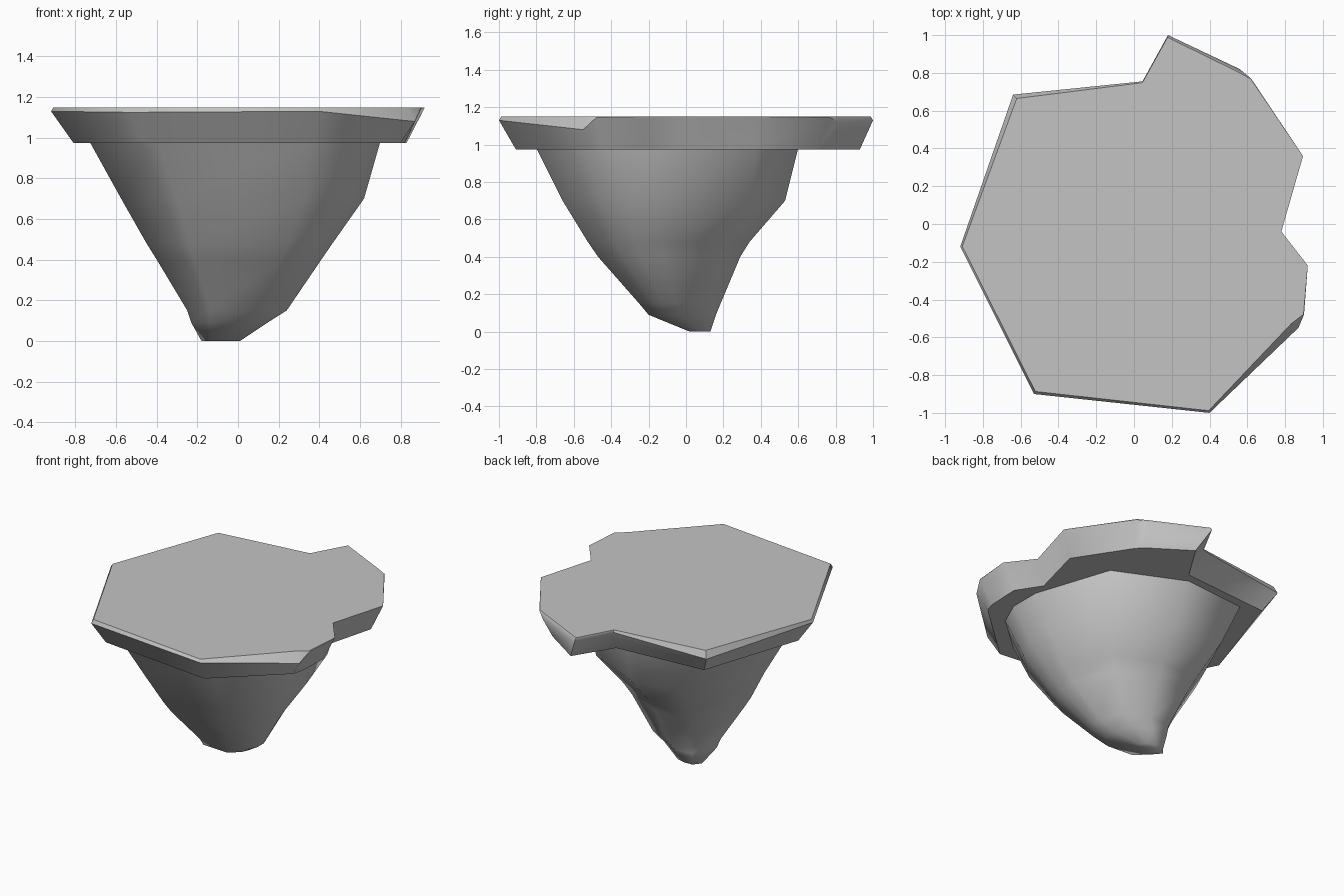
import bpy
import bmesh
import math

cube = bpy.data.objects.get("Cube")
if cube:
    bpy.data.objects.remove(cube, do_unlink=True)

TOP, UNDER = 1.15, 0.975

stone = bpy.data.materials.new("stone grey")
stone.use_nodes = True
grey = (0.55, 0.55, 0.55, 1)
stone.diffuse_color = grey
stone.node_tree.nodes["Principled BSDF"].inputs["Base Color"].default_value = grey


def loft(name, rings, cap_top, angle):
    """Skin a list of equal-length rings, lowest first, and cap the ends."""
    bm = bmesh.new()
    loops = [[bm.verts.new(p) for p in ring] for ring in rings]
    count = len(loops[0])
    for low, high in zip(loops, loops[1:]):
        for i in range(count):
            j = (i + 1) % count
            bm.faces.new((low[i], low[j], high[j], high[i]))
    bm.faces.new(loops[0][::-1])
    if cap_top:
        bm.faces.new(loops[-1])
    bmesh.ops.recalc_face_normals(bm, faces=bm.faces)
    mesh = bpy.data.meshes.new(name)
    bm.to_mesh(mesh)
    bm.free()
    mesh.materials.append(stone)
    obj = bpy.data.objects.new(name, mesh)
    bpy.context.collection.objects.link(obj)
    bpy.ops.object.select_all(action="DESELECT")
    obj.select_set(True)
    bpy.context.view_layer.objects.active = obj
    bpy.ops.object.shade_smooth_by_angle(angle=math.radians(angle))
    return obj


# Ground slab: rim x, rim y, rim height, underside x, underside y
outline = [
    (-.92, -.12, 1.13, -.81, -.11),
    (-.53, -.9, 1.125, -.47, -.82),
    (.4, -1, 1.13, .37, -.91),
    (.87, -.55, 1.08, .8, -.52),
    (.9, -.48, 1.145, .82, -.45),
    (.92, -.22, 1.15, .83, -.22),
    (.78, -.04, 1.15, .72, -.05),
    (.895, .36, 1.15, .82, .33),
    (.62, .77, 1.145, .58, .7),
    (.56, .82, 1.12, .53, .75),
    (.18, 1, 1.13, .26, .93),
    (.045, .755, 1.135, .09, .66),
    (-.64, .685, 1.1, -.57, .61),
]


def inset(x, y, z):
    k = 1 - (TOP - z) * 0.6
    return x * k, y * k, TOP


loft("ground_slab", [
    [(bx, by, UNDER) for x, y, z, bx, by in outline],
    [(x, y, z) for x, y, z, bx, by in outline],
    [inset(x, y, z) for x, y, z, bx, by in outline],
], cap_top=True, angle=52)

# Hanging rock: one cross-section fitted into a shrinking box at each height
section = [(-.73, -.1), (-.4, -.75), (.35, -.8), (.62, -.56), (.7, -.38),
           (.7, -.16), (.52, .38), (.04, .6), (-.43, .56)]
# height, x min, x max, y min, y max
boxes = [
    (0, -.18, .01, .02, .13),
    (.09, -.23, .145, -.2, .16),
    (.15, -.25, .24, -.25, .185),
    (.4, -.4, .41, -.47, .29),
    (.48, -.45, .465, -.525, .34),
    (.7, -.575, .62, -.66, .53),
    (UNDER + .005, -.73, .7, -.8, .6),
]


def fit(value, low, high, new_low, new_high):
    return new_low + (value - low) / (high - low) * (new_high - new_low)


xs, ys = zip(*section)
rock_rings = [
    [(fit(x, min(xs), max(xs), x0, x1), fit(y, min(ys), max(ys), y0, y1), z)
     for x, y in section]
    for z, x0, x1, y0, y1 in boxes
]
loft("hanging_rock", rock_rings, cap_top=False, angle=75)
